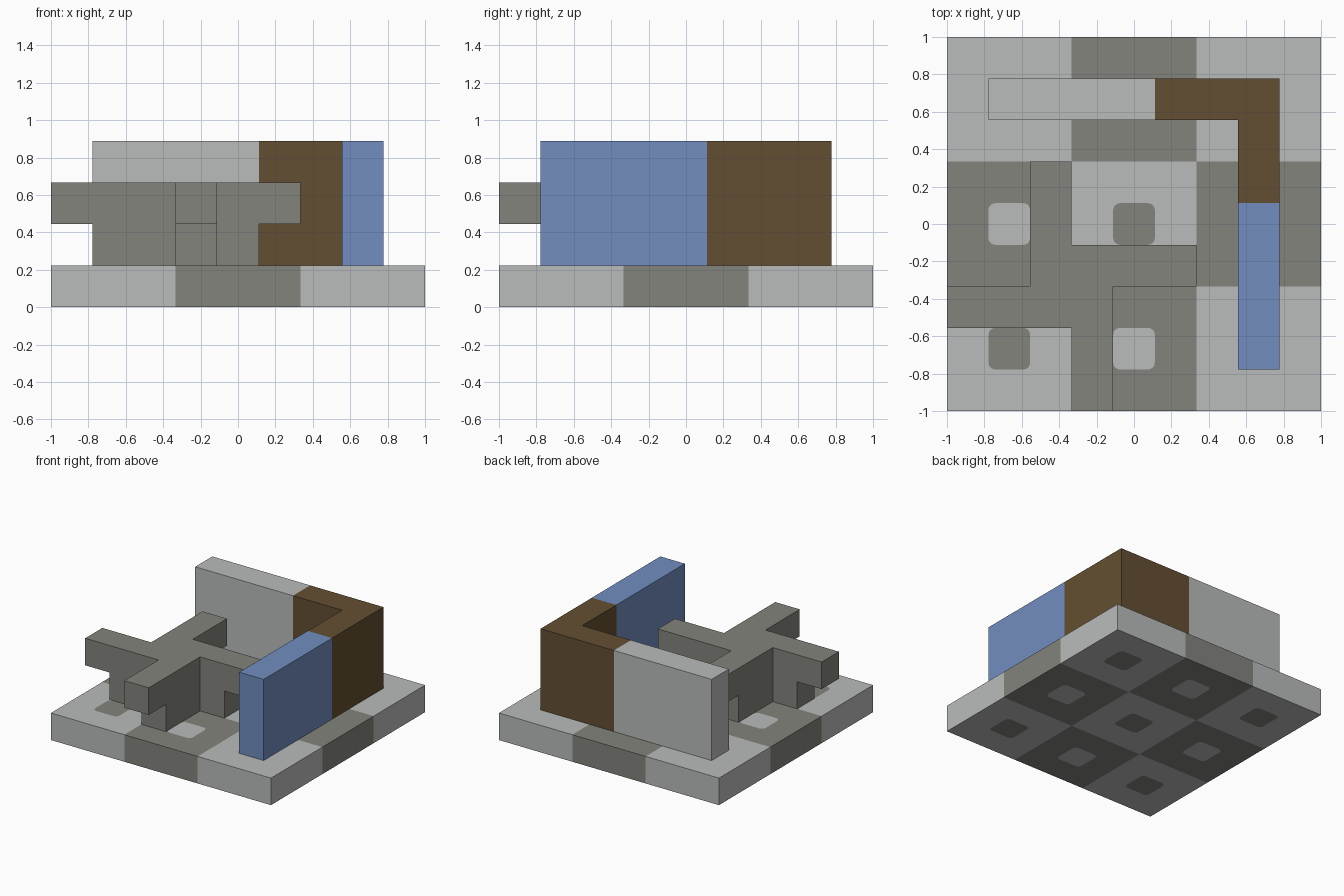
import bpy
import bmesh
from math import cos, sin, pi

U = 2 / 9  # one building cell

cube = bpy.data.objects.get("Cube")
if cube:
    bpy.data.objects.remove(cube, do_unlink=True)


def material(name, r, g, b):
    mat = bpy.data.materials.new(name)
    mat.use_nodes = True
    mat.diffuse_color = (r, g, b, 1)
    mat.node_tree.nodes["Principled BSDF"].inputs["Base Color"].default_value = (r, g, b, 1)
    return mat


light = material("light_stone", 0.49, 0.505, 0.50)
dark = material("dark_stone", 0.227, 0.227, 0.205)
brown = material("brown_wood", 0.127, 0.078, 0.032)
blue = material("blue_panel", 0.168, 0.27, 0.527)


def finish(bm, name, *mats):
    bmesh.ops.remove_doubles(bm, verts=bm.verts, dist=0.0005)
    bmesh.ops.recalc_face_normals(bm, faces=bm.faces)
    bmesh.ops.scale(bm, vec=(U, U, U), verts=bm.verts)
    mesh = bpy.data.meshes.new(name)
    bm.to_mesh(mesh)
    bm.free()
    for mat in mats:
        mesh.materials.append(mat)
    obj = bpy.data.objects.new(name, mesh)
    bpy.context.collection.objects.link(obj)


def face(bm, points, index=0):
    bm.faces.new([bm.verts.new(p) for p in points]).material_index = index


def prism(name, outline, z0, z1, mat):
    bm = bmesh.new()
    for z in (z0, z1):
        face(bm, [(x, y, z) for x, y in outline])
    for (ax, ay), (bx, by) in zip(outline, outline[1:] + outline[:1]):
        face(bm, [(ax, ay, z0), (bx, by, z0), (bx, by, z1), (ax, ay, z1)])
    finish(bm, name, mat)


# Chequered base: each tile has a rounded centre of the other colour
def tile_cap(bm, cx, cy, z, index, half=0.5, radius=0.16, steps=4):
    corners, arcs = [], []
    for k in range(4):
        a = pi / 4 + k * pi / 2
        sx, sy = (1 if cos(a) > 0 else -1), (1 if sin(a) > 0 else -1)
        corners.append((cx + 1.5 * sx, cy + 1.5 * sy, z))
        ox, oy = cx + sx * (half - radius), cy + sy * (half - radius)
        angles = [(k + i / steps) * pi / 2 for i in range(steps + 1)]
        arcs.append([(ox + radius * cos(t), oy + radius * sin(t), z) for t in angles])
    face(bm, [p for arc in arcs for p in arc], 1 - index)
    for k in range(4):
        n = (k + 1) % 4
        face(bm, [corners[k], corners[n], arcs[n][0], arcs[k][-1]], index)
        for p, q in zip(arcs[k], arcs[k][1:]):
            face(bm, [corners[k], q, p], index)


bm = bmesh.new()
for i in (-1, 0, 1):
    for j in (-1, 0, 1):
        for z in (0, 1):
            tile_cap(bm, 3 * i, 3 * j, z, (i + j) % 2)
    a, b = 3 * i - 1.5, 3 * i + 1.5
    for s in (-4.5, 4.5):
        index = (i + 1) % 2
        face(bm, [(a, s, 0), (b, s, 0), (b, s, 1), (a, s, 1)], index)
        face(bm, [(s, a, 0), (s, b, 0), (s, b, 1), (s, a, 1)], index)
finish(bm, "base", light, dark)

# L-shaped wall in three coloured sections
prism("back_wall", [(-3.5, 2.5), (0.5, 2.5), (0.5, 3.5), (-3.5, 3.5)], 1, 4, light)
prism("wall_corner", [(0.5, 2.5), (2.5, 2.5), (2.5, 0.5), (3.5, 0.5),
                      (3.5, 3.5), (0.5, 3.5)], 1, 4, brown)
prism("side_wall", [(2.5, -3.5), (3.5, -3.5), (3.5, 0.5), (2.5, 0.5)], 1, 4, blue)

# Pinwheel block: square core with four stepped, overhanging arms
bm = bmesh.new()
profile = [(1, 1), (2, 1), (2, 2), (3, 2), (3, 3), (1, 3)]
for k in range(4):
    def place(t, r, z):
        x, y = t, r
        for _ in range(k):
            x, y = y, -x
        return (x - 1.5, y - 1.5, z)

    for t in (-1, 0):
        face(bm, [place(t, r, z) for r, z in profile])
    for p, q in zip(profile, profile[1:]):
        face(bm, [place(-1, *p), place(0, *p), place(0, *q), place(-1, *q)])
    # Exposed core wall beside the arm, and a quarter of the core caps
    face(bm, [place(0, 1, 1), place(1, 1, 1), place(1, 1, 3), place(0, 1, 3)])
    for z in (1, 3):
        face(bm, [place(0, 0, z), place(1, 0, z), place(1, 1, z), place(0, 1, z)])
finish(bm, "pinwheel_block", dark)
